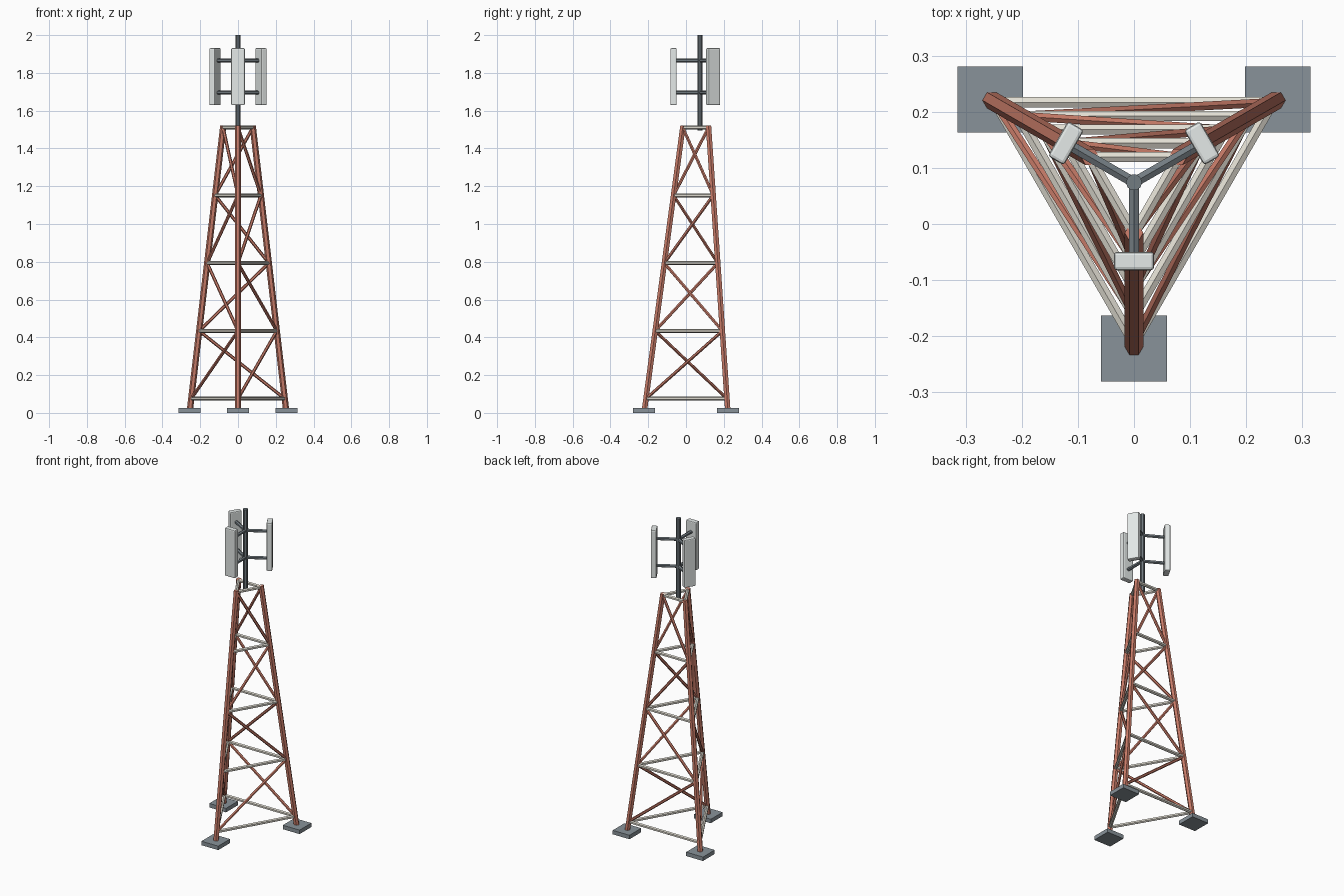
import bpy, bmesh, math
from mathutils import Vector, Matrix

if "Cube" in bpy.data.objects:
    bpy.data.objects.remove(bpy.data.objects["Cube"])

CY = 0.074                       # tower axis sits at (0, CY)
R0, R1, ZTOP = 0.296, 0.09, 1.52  # leg circle at ground and at top
ANGLES = [math.radians(a) for a in (-90, 30, 150)]
NAMES = ["front", "right", "left"]


def mat(name, rgb):
    m = bpy.data.materials.new(name)
    m.diffuse_color = (*rgb, 1)
    m.use_nodes = True
    m.node_tree.nodes["Principled BSDF"].inputs["Base Color"].default_value = m.diffuse_color
    return m


RED = mat("red_paint", (0.58, 0.2, 0.14))
CREAM = mat("cream_paint", (0.76, 0.73, 0.65))
DARK = mat("dark_steel", (0.17, 0.2, 0.22))
PAD = mat("footing", (0.25, 0.29, 0.32))
WHITE = mat("antenna_cover", (0.78, 0.82, 0.81))


def finish(name, bm, material):
    bmesh.ops.recalc_face_normals(bm, faces=bm.faces)
    me = bpy.data.meshes.new(name)
    bm.to_mesh(me)
    bm.free()
    me.materials.append(material)
    ob = bpy.data.objects.new(name, me)
    bpy.context.collection.objects.link(ob)
    return ob


def bar(name, a, b, r, material, side, n=6):
    """Prism from a to b with a corner pointing towards side."""
    w = (b - a).normalized()
    u = (side - w * side.dot(w)).normalized()
    v = w.cross(u)
    bm = bmesh.new()
    rings = []
    for p in (a, b):
        rings.append([bm.verts.new(p + r * (math.cos(t) * u + math.sin(t) * v))
                      for t in (2 * math.pi * i / n for i in range(n))])
    lo, hi = rings
    for i in range(n):
        j = (i + 1) % n
        bm.faces.new((lo[i], lo[j], hi[j], hi[i]))
    bm.faces.new(lo)
    bm.faces.new(hi)
    return finish(name, bm, material)


def box(name, loc, size, material, rot=0.0, bevel=0.0):
    bm = bmesh.new()
    bmesh.ops.create_cube(bm, size=1, matrix=Matrix.Translation(loc)
                          @ Matrix.Rotation(rot, 4, 'Z') @ Matrix.Diagonal((*size, 1)))
    if bevel:
        bmesh.ops.bevel(bm, geom=bm.edges[:], offset=bevel, segments=2,
                        profile=0.5, affect='EDGES')
    return finish(name, bm, material)


def around(i, r, z):
    a = ANGLES[i % 3]
    return Vector((r * math.cos(a), CY + r * math.sin(a), z))


def node(i, z):
    return around(i, R0 + (R1 - R0) * z / ZTOP, z)


UP = Vector((0, 0, 1))
LEVELS = [0.075 + 0.359 * k for k in range(5)]

for i, n in enumerate(NAMES):
    a = ANGLES[i]
    tangent = Vector((-math.sin(a), math.cos(a), 0))
    # footing and leg
    p = node(i, 0)
    box(n + "_footing", (p.x, p.y, 0.0125), (0.117, 0.117, 0.025), PAD)
    bar(n + "_leg", node(i, 0.012), node(i, ZTOP), 0.0165, RED, tangent)
    # horizontals and alternating diagonals of one face
    for k, z in enumerate(LEVELS):
        bar(f"{n}_horizontal_{k}", node(i, z), node(i + 1, z), 0.0105, CREAM, UP)
        if k < 4:
            z2 = LEVELS[k + 1]
            s, e = (i, i + 1) if k % 2 == 0 else (i + 1, i)
            bar(f"{n}_diagonal_{k}", node(s, z), node(e, z2), 0.0088, RED, UP)
    # panel antenna with two arms
    c = around(i, 0.14, 1.78)
    box(n + "_antenna", c, (0.033, 0.072, 0.302), WHITE, a, 0.006)
    for k, z in enumerate((1.695, 1.865)):
        bar(f"{n}_arm_{k}", around(i, 0, z), around(i, 0.135, z), 0.0105, DARK, UP)

# central mast
bar("mast", Vector((0, CY, 1.495)), Vector((0, CY, 2.0)), 0.0145, DARK,
    Vector((1, 0, 0)), 10)
